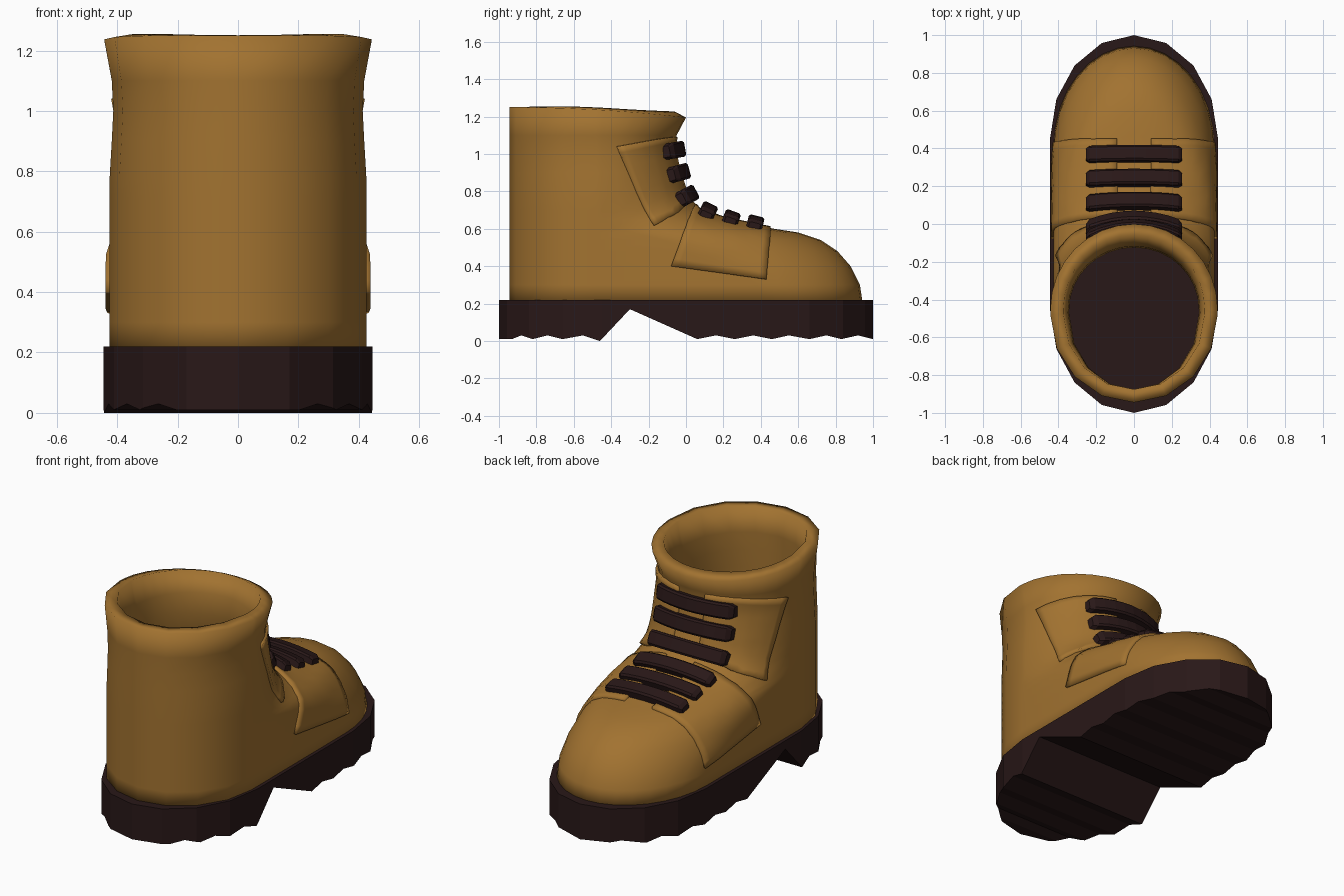
import bpy, bmesh
from math import sin, cos, pi, radians, sqrt
from mathutils import Vector
from mathutils.bvhtree import BVHTree

if "Cube" in bpy.data.objects:
    bpy.data.objects.remove(bpy.data.objects["Cube"])


def material(name, rgb):
    m = bpy.data.materials.new(name)
    m.diffuse_color = (*rgb, 1)
    m.use_nodes = True
    m.node_tree.nodes["Principled BSDF"].inputs["Base Color"].default_value = m.diffuse_color
    return m


LEATHER = material("tan_leather", (0.36, 0.17, 0.03))
RUBBER = material("dark_rubber", (0.022, 0.009, 0.009))


def make(name, verts, faces, mat, smooth=None):
    me = bpy.data.meshes.new(name)
    me.from_pydata(verts, [], faces)
    bm = bmesh.new()
    bm.from_mesh(me)
    bmesh.ops.remove_doubles(bm, verts=bm.verts, dist=1e-4)
    bmesh.ops.recalc_face_normals(bm, faces=bm.faces) if smooth is None else None
    bm.to_mesh(me)
    bm.free()
    me.materials.append(mat)
    ob = bpy.data.objects.new(name, me)
    bpy.context.collection.objects.link(ob)
    if smooth:
        bpy.ops.object.select_all(action='DESELECT')
        ob.select_set(True)
        bpy.context.view_layer.objects.active = ob
        bpy.ops.object.shade_smooth_by_angle(angle=radians(smooth))
    return ob


def loft(rings, caps=False):
    """Quads between closed rings, optionally capped."""
    n = len(rings[0])
    verts = [p for r in rings for p in r]
    faces = [(k * n + i, k * n + (i + 1) % n, (k + 1) * n + (i + 1) % n, (k + 1) * n + i)
             for k in range(len(rings) - 1) for i in range(n)]
    if caps:
        faces += [tuple(range(n))[::-1], tuple(range(len(verts) - n, len(verts)))]
    return verts, faces


def lerp_table(table, t):
    for (a, va), (b, vb) in zip(table, table[1:]):
        if t <= b:
            return va + (vb - va) * (t - a) / (b - a)
    return table[-1][1]


# Sole: slices along y, round ends, arched and treaded underside
tread = [(-1, .01), (-.93, .01), (-.88, .03), (-.82, .01), (-.74, .03), (-.66, .01),
         (-.55, .03), (-.46, 0), (-.30, .17), (.06, .01), (.16, .03), (.26, .01),
         (.36, .03), (.46, .01), (.55, .03), (.66, .01), (.75, .03), (.83, .01),
         (.92, .03), (1, .01)]
half = [(.45 + .55 * sin(i * pi / 8), .445 * cos(i * pi / 8)) for i in range(5)]
outline = [(-y, w) for y, w in reversed(half)] + half
slices = []
for y in sorted({round(p[0], 4) for p in tread + outline}):
    w, z = max(0, lerp_table(outline, y)), lerp_table(tread, y)
    slices.append([(-w, y, .22), (w, y, .22), (w, y, z), (-w, y, z)])
make("sole", *loft(slices), RUBBER)

# Upper: horizontal rings (z, front tip, start of front curve, half width)
levels = [(.20, .945, .42, .425), (.30, .93, .38, .425), (.40, .88, .25, .425),
          (.48, .81, .05, .425), (.54, .72, -.12, .425), (.58, .60, -.28, .425),
          (.60, .47, -.38, .425), (.65, .22, -.44, .425), (.70, .08, -.45, .425),
          (.78, .01, -.45, .425), (.90, -.03, -.45, .418), (1.0, -.055, -.45, .413),
          (1.1, -.05, -.45, .418), (1.25, 0, -.45, .443)]
rings = []
for z, tip, yc, w in levels:
    ring = [(w * cos(a), yc + (tip - yc) * sin(a)) for a in [i * pi / 16 for i in range(17)]]
    ring += [(w * cos(a), -.48 + .465 * sin(a)) for a in [pi + i * pi / 8 for i in range(9)]]
    drop = .055 if z > 1.2 else 0
    rings.append([(x, y, z - drop * max(0, (y + .95) / .95) ** 2) for x, y in ring])
verts, faces = loft(rings)
surface = BVHTree.FromPolygons(verts, faces)
upper = make("upper", verts, faces, LEATHER, 50)
mod = upper.modifiers.new("thickness", 'SOLIDIFY')
mod.thickness, mod.offset = .07, -1


# Eyelet flaps: patches laid on the upper, mirrored to both sides
def flap(name, a0, a1, b0, b1):
    n = 12
    a0, a1, b0, b1 = map(Vector, (a0, a1, b0, b1))
    for side, sx in (("right", 1), ("left", -1)):
        pts = []
        for i in range(n + 1):
            a, b = a0.lerp(a1, i / n), b0.lerp(b1, i / n)
            for j in range(n + 1):
                t = j / n * pi / 2
                s, c = sin(t), 1 - cos(t)
                p = Vector((a.x + (b.x - a.x) * s, a.y + (b.y - a.y) * c, a.z + (b.z - a.z) * c))
                hit, nor, _, _ = surface.find_nearest(p)
                p = hit + nor * .014
                pts.append((p.x * sx, p.y, p.z))
        m = n + 1
        quads = [(i * m + j, i * m + j + 1, (i + 1) * m + j + 1, (i + 1) * m + j)
                 for i in range(n) for j in range(n)]
        u, v = Vector(pts[1]) - Vector(pts[0]), Vector(pts[m]) - Vector(pts[0])
        if u.cross(v).dot(Vector((0, 1, .8))) < 0:
            quads = [q[::-1] for q in quads]
        ob = make(f"{name}_{side}", pts, quads, LEATHER, 50)
        mod = ob.modifiers.new("thickness", 'SOLIDIFY')
        mod.thickness, mod.offset = .03, -1


flap("instep_flap", (.09, .04, .72), (.09, .45, .60), (.43, -.08, .40), (.43, .43, .33))
flap("ankle_flap", (.09, -.05, 1.09), (.09, .02, .74), (.41, -.37, 1.04), (.41, -.17, .62))

# Laces: bars bent over the upper (y, z, tilt of outward direction)
laces = [(.365, .61, 76), (.24, .65, 70), (.115, .69, 64),
         (.015, .78, 28), (-.03, .90, 15), (-.06, 1.02, 10)]
for k, (y, z, deg) in enumerate(laces):
    out = Vector((0, cos(radians(deg)), sin(radians(deg))))
    along = Vector((0, -out.z, out.y))
    mid = None
    depths = []
    xs = [-.255, -.235, -.18, -.12, -.06, 0, .06, .12, .18, .235, .255]
    for x in xs:
        hit = surface.ray_cast(Vector((x, y, z)) + out * .5, -out)[0]
        depths.append((hit - Vector((0, y, z))).dot(out))
    top = depths[5]
    sections = []
    for x, d in zip(xs, depths):
        c = Vector((x, y, z)) + out * (top + .8 * (d - top) + .017)
        w, h = (.03, .02) if abs(x) > .25 else (.043, .033)
        sections.append([c + along * (w * u) + out * (h * v) for u, v in
                         ((-1, -1), (1, -1), (1, .7), (.75, 1), (-.75, 1), (-1, .7))])
    make(f"lace_{k + 1}", *loft(sections, True), RUBBER)
